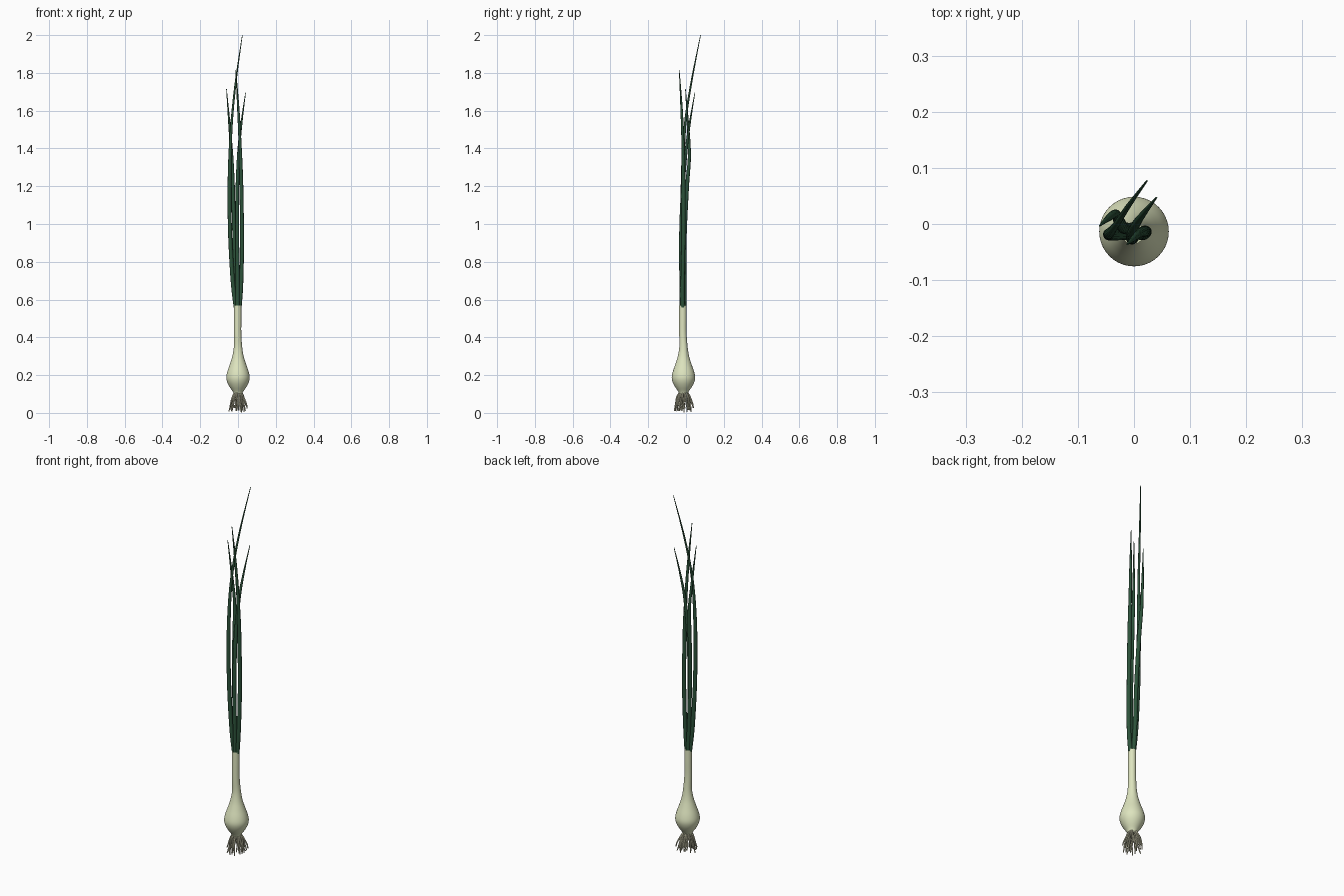
import bpy, bmesh, math, random
from mathutils import Vector

if "Cube" in bpy.data.objects:
    bpy.data.objects.remove(bpy.data.objects["Cube"])

random.seed(4)
CX, CY = 0.0, -0.0135


def material(name, rgb):
    m = bpy.data.materials.new(name)
    m.diffuse_color = (*rgb, 1)
    m.use_nodes = True
    m.node_tree.nodes["Principled BSDF"].inputs["Base Color"].default_value = m.diffuse_color
    return m


CREAM = material("cream bulb", (0.73, 0.78, 0.52))
GREEN = material("deep green leaf", (0.025, 0.085, 0.042))
TAN = material("pale cream root", (0.64, 0.62, 0.44))


def smooth_path(knots, steps):
    """Smooth curve through knots of (x, y, z, radius)."""
    pts = [Vector(k) for k in knots]
    n = len(pts)
    tan = [(pts[min(i + 1, n - 1)] - pts[max(i - 1, 0)]) / 6 for i in range(n)]
    out = []
    for i in range(n - 1):
        a, b = pts[i], pts[i + 1]
        for s in range(steps):
            t = s / steps
            u = 1 - t
            out.append(a * u**3 + (a + tan[i]) * 3 * u * u * t
                       + (b - tan[i + 1]) * 3 * u * t * t + b * t**3)
    return out + [pts[-1]]


def add_tube(bm, path, sides):
    rings = []
    for i, p in enumerate(path):
        d = (path[min(i + 1, len(path) - 1)] - path[max(i - 1, 0)]).xyz.normalized()
        u = Vector((0, 1, 0)).cross(d).normalized()
        v = d.cross(u)
        rings.append([bm.verts.new(p.xyz + max(p.w, 0.0008) *
                      (u * math.cos(a) + v * math.sin(a)))
                      for a in (2 * math.pi * k / sides for k in range(sides))])
    for r0, r1 in zip(rings, rings[1:]):
        for k in range(sides):
            j = (k + 1) % sides
            bm.faces.new((r0[k], r0[j], r1[j], r1[k]))
    bm.faces.new(rings[0][::-1])
    bm.faces.new(rings[-1])


def build(name, tubes, mat, steps, sides):
    bm = bmesh.new()
    for knots in tubes:
        add_tube(bm, smooth_path(knots, steps), sides)
    bmesh.ops.recalc_face_normals(bm, faces=bm.faces)
    me = bpy.data.meshes.new(name)
    bm.to_mesh(me)
    bm.free()
    me.materials.append(mat)
    ob = bpy.data.objects.new(name, me)
    bpy.context.collection.objects.link(ob)
    bpy.context.view_layer.objects.active = ob
    ob.select_set(True)
    bpy.ops.object.shade_smooth_by_angle(angle=math.radians(50))
    ob.select_set(False)


# Bulb flowing up into the pale stem
profile = [(0.100, 0.022), (0.115, 0.029), (0.14, 0.046), (0.165, 0.058), (0.19, 0.062),
           (0.22, 0.056), (0.26, 0.042), (0.30, 0.030), (0.35, 0.022),
           (0.42, 0.0195), (0.50, 0.0195), (0.568, 0.0195)]
build("bulb_and_stem",
      [[(CX - 0.002 * (z > 0.4), CY - 0.003 * (z > 0.4), z, r) for z, r in profile]],
      CREAM, 4, 40)

# Four long hollow leaves, tapering to fine tips
leaves = {
    "leaf_left_tall": [
        (-0.012, -0.017, 0.56, 0.011), (-0.028, -0.018, 0.70, 0.011),
        (-0.042, -0.019, 0.95, 0.0105), (-0.045, -0.018, 1.2, 0.010),
        (-0.041, -0.013, 1.4, 0.008), (-0.031, 0.000, 1.57, 0.006),
        (-0.010, 0.032, 1.77, 0.0045), (0.023, 0.077, 2.0, 0.0015)],
    "leaf_left_back": [
        (-0.005, -0.009, 0.56, 0.011), (-0.014, -0.008, 0.72, 0.0105),
        (-0.020, -0.006, 0.95, 0.010), (-0.027, 0.006, 1.2, 0.010),
        (-0.033, 0.018, 1.36, 0.008), (-0.045, 0.011, 1.52, 0.006),
        (-0.061, -0.003, 1.715, 0.0015)],
    "leaf_right_front": [
        (0.008, -0.017, 0.56, 0.011), (0.017, -0.018, 0.68, 0.0105),
        (0.021, -0.014, 0.90, 0.0105), (0.018, -0.013, 1.2, 0.010),
        (0.011, -0.016, 1.42, 0.008), (0.001, -0.024, 1.62, 0.006),
        (-0.012, -0.036, 1.815, 0.0015)],
    "leaf_middle": [
        (-0.002, -0.024, 0.56, 0.011), (-0.002, -0.025, 0.72, 0.0105),
        (-0.004, -0.026, 0.95, 0.010), (-0.003, -0.016, 1.2, 0.0095),
        (0.005, 0.002, 1.4, 0.0075), (0.019, 0.021, 1.54, 0.005),
        (0.040, 0.047, 1.695, 0.0015)],
}
for name, knots in leaves.items():
    build(name, [knots], GREEN, 5, 16)

# Tuft of stringy roots, flaring out under the bulb then hanging
roots = []
N = 30
for i in range(N):
    a = i * 2.39996 + random.uniform(-0.2, 0.2)
    spread = 0.012 + 0.043 * math.sqrt((i + 0.5) / N)
    tip_z = random.uniform(0.005, 0.03) if i else 0.001
    knots = []
    for f, z, r in ((0.32, 0.112, 0.004), (0.6, 0.088, 0.004),
                    (0.88, 0.05, 0.0035), (1.0, tip_z, 0.0025)):
        w = 0.004 * (z < 0.1)
        knots.append((CX + f * spread * math.cos(a) + random.uniform(-w, w),
                      CY + 0.002 + f * spread * math.sin(a) + random.uniform(-w, w), z, r))
    roots.append(knots)
build("roots", roots, TAN, 4, 8)
